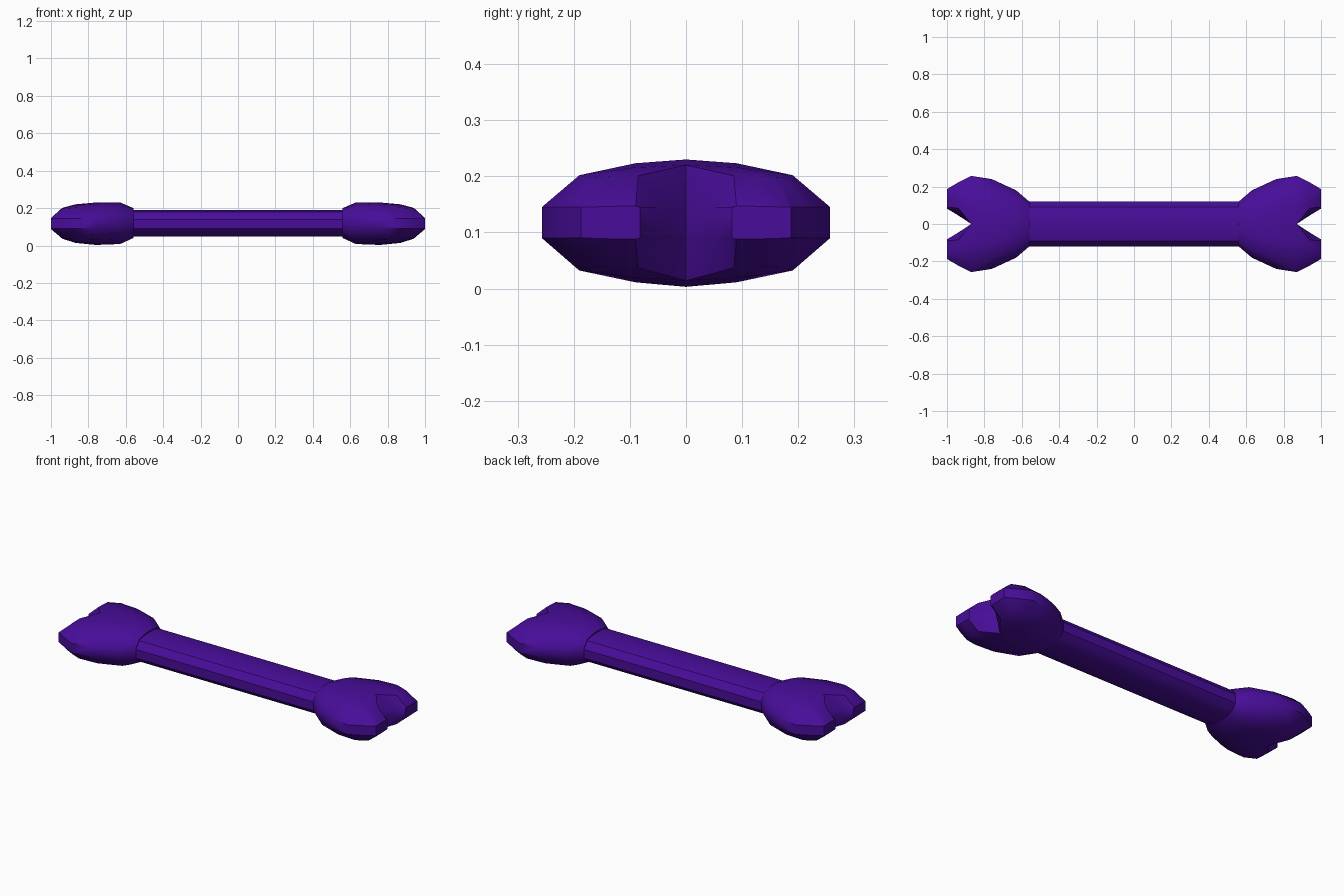
import bpy, bmesh

if "Cube" in bpy.data.objects:
    bpy.data.objects.remove(bpy.data.objects["Cube"])

mat = bpy.data.materials.new("purple")
mat.diffuse_color = (0.065, 0.004, 0.32, 1)
mat.use_nodes = True
mat.node_tree.nodes["Principled BSDF"].inputs["Base Color"].default_value = mat.diffuse_color


def loft(name, rings):
    """Skin a row of equal-length closed rings and cap both ends."""
    bm = bmesh.new()
    rows = [[bm.verts.new(p) for p in ring] for ring in rings]
    n = len(rows[0])
    for a, b in zip(rows, rows[1:]):
        for i in range(n):
            j = (i + 1) % n
            bm.faces.new((a[i], a[j], b[j], b[i]))
    bm.faces.new(rows[0])
    bm.faces.new(rows[-1])
    # weld the halves' centre points; faces on the centre plane are dropped
    bmesh.ops.recalc_face_normals(bm, faces=bm.faces)
    me = bpy.data.meshes.new(name)
    bm.to_mesh(me)
    bm.free()
    ob = bpy.data.objects.new(name, me)
    me.materials.append(mat)
    bpy.context.collection.objects.link(ob)
    return ob


def smooth(ob, angle):
    bpy.ops.object.select_all(action='DESELECT')
    ob.select_set(True)
    bpy.context.view_layer.objects.active = ob
    bpy.ops.object.shade_smooth_by_angle(angle=angle)


# Shaft: flattened bar, half profile mirrored across y
half = [(0.05, 0.19), (0.09, 0.178), (0.12, 0.14), (0.12, 0.09), (0.09, 0.06), (0.05, 0.047)]
profile = half + [(-y, z) for y, z in reversed(half)]
shaft = loft("shaft", [[(x, y, z) for y, z in profile] for x in (-0.6, 0.6)])
smooth(shaft, 0.6)

# Knuckle half sections:
# x, outer y, inner y (waist), inner y (top), shoulder y, bottom z, shoulder low z, shoulder high z, top z
sections = [
    (0.56, 0.12, 0, 0, 0.09, 0.040, 0.055, 0.185, 0.200),
    (0.63, 0.18, 0, 0, 0.14, 0.008, 0.035, 0.200, 0.230),
    (0.76, 0.24, 0, 0, 0.18, 0.003, 0.030, 0.203, 0.230),
    (0.87, 0.257, 0, 0, 0.19, 0.014, 0.032, 0.202, 0.220),
    (0.94, 0.222, 0.046, 0.085, 0.17, 0.037, 0.040, 0.197, 0.201),
    (1.00, 0.187, 0.082, 0.09, 0.18, 0.088, 0.090, 0.145, 0.147),
]


def half_ring(s, sx, sy):
    x, yo, yi, yt, ys, zb, zl, zh, zt = s
    ym = (yt + ys) / 2
    pts = [(yt, zt), (ym, zt * 0.75 + zh * 0.25), (ys, zh), (yo, 0.145), (yo, 0.09),
           (ys, zl), (ym, zb * 0.7 + zl * 0.3), (yt, zb), (yi, 0.09), (yi, 0.145)]
    return [(sx * x, sy * y, z) for y, z in pts]


for side, sx in (("left", -1), ("right", 1)):
    knuckle = loft(side + "_knuckle", [half_ring(s, sx, 1) for s in sections])
    # Remove the hidden centre wall, then mirror into the second lobe
    bm = bmesh.new()
    bm.from_mesh(knuckle.data)
    wall = [f for f in bm.faces if all(abs(v.co.y) < 1e-5 for v in f.verts)]
    bmesh.ops.delete(bm, geom=wall, context='FACES')
    bm.to_mesh(knuckle.data)
    bm.free()
    mirror = knuckle.modifiers.new("second_lobe", 'MIRROR')
    mirror.use_axis = (False, True, False)
    mirror.merge_threshold = 0.0005
    bpy.ops.object.select_all(action='DESELECT')
    bpy.context.view_layer.objects.active = knuckle
    knuckle.select_set(True)
    bpy.ops.object.modifier_apply(modifier="second_lobe")
    smooth(knuckle, 0.7)
